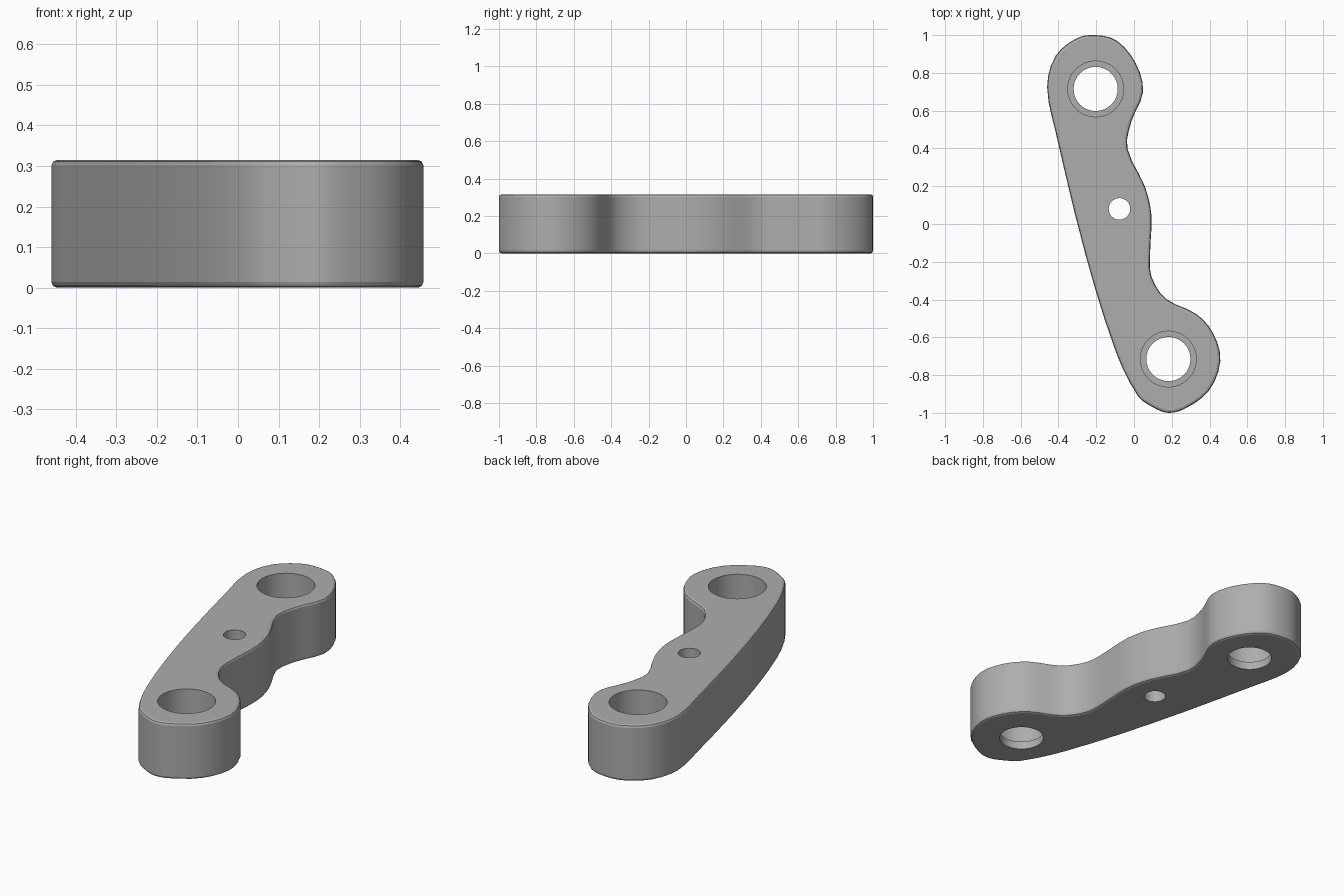
import bpy
import bmesh
from mathutils import Vector
from mathutils.geometry import interpolate_bezier

cube = bpy.data.objects.get("Cube")
if cube:
    bpy.data.objects.remove(cube, do_unlink=True)

HEIGHT = 0.315
STEP = 0.045          # thickness of the lip under each counterbore
BORES = [(-0.203, 0.715), (0.182, -0.715)]
PIN = (-0.077, 0.08)

# Lever outline, clockwise from the rear end
OUTLINE = [
    (-0.2, 1), (-0.09, 0.97), (0.01, 0.85), (0.048, 0.7), (-0.013, 0.545),
    (-0.035, 0.4), (0.057, 0.2), (0.092, 0.05), (0.085, -0.16), (0.093, -0.28),
    (0.17, -0.397), (0.33, -0.476), (0.42, -0.58), (0.457, -0.725),
    (0.395, -0.885), (0.265, -0.98), (0.18, -1), (0.1, -0.97), (0.02, -0.91),
    (-0.095, -0.68), (-0.255, -0.17), (-0.415, 0.487), (-0.46, 0.725),
    (-0.415, 0.89), (-0.3, 0.985),
]


def smooth_loop(points, steps=3):
    """Closed smooth curve through the points, with handles scaled to each span."""
    pts = [Vector((x, y, 0)) for x, y in points]
    n = len(pts)
    tangents = [(pts[(i + 1) % n] - pts[i - 1]).normalized() for i in range(n)]
    loop = []
    for i in range(n):
        j = (i + 1) % n
        reach = (pts[j] - pts[i]).length / 3
        loop += interpolate_bezier(pts[i], pts[i] + tangents[i] * reach,
                                   pts[j] - tangents[j] * reach, pts[j], steps + 1)[:-1]
    return loop


def make_material(name, colour):
    mat = bpy.data.materials.new(name)
    mat.use_nodes = True
    mat.diffuse_color = colour
    mat.node_tree.nodes["Principled BSDF"].inputs["Base Color"].default_value = colour
    return mat


def drill(target, name, centre, radius, bottom, top):
    """Cut a vertical round hole through the target."""
    bpy.ops.mesh.primitive_cylinder_add(
        vertices=32, radius=radius, depth=top - bottom,
        location=(*centre, (top + bottom) / 2))
    cutter = bpy.context.object
    cutter.name = name
    cutter.hide_render = True
    mod = target.modifiers.new(name, "BOOLEAN")
    mod.operation = "DIFFERENCE"
    mod.solver = "EXACT"
    mod.object = cutter
    bpy.context.view_layer.objects.active = target
    bpy.ops.object.modifier_apply(modifier=mod.name)
    bpy.data.objects.remove(cutter, do_unlink=True)


# Lever body: extruded outline with softened rims
bm = bmesh.new()
base = bm.faces.new([bm.verts.new(p) for p in smooth_loop(OUTLINE)])
extruded = bmesh.ops.extrude_face_region(bm, geom=[base], use_keep_orig=True)
raised = [v for v in extruded["geom"] if isinstance(v, bmesh.types.BMVert)]
bmesh.ops.translate(bm, verts=raised, vec=(0, 0, HEIGHT))
bmesh.ops.recalc_face_normals(bm, faces=bm.faces)
rims = [e for e in bm.edges if abs(e.verts[0].co.z - e.verts[1].co.z) < 0.001]
bmesh.ops.bevel(bm, geom=rims, offset=0.014, segments=2, profile=0.5, affect="EDGES")
mesh = bpy.data.meshes.new("lever_body")
bm.to_mesh(mesh)
bm.free()
lever = bpy.data.objects.new("lever_body", mesh)
bpy.context.collection.objects.link(lever)
mesh.materials.append(make_material("plain grey", (0.42, 0.42, 0.42, 1)))

# Stepped end bores and the small pin hole
for centre in BORES:
    drill(lever, "counterbore_cutter", centre, 0.148, STEP, HEIGHT + 0.1)
    drill(lever, "bore_cutter", centre, 0.117, -0.1, HEIGHT)
drill(lever, "pin_hole_cutter", PIN, 0.057, -0.1, HEIGHT + 0.1)

# Smooth the walls, keep the rims crisp
bpy.ops.object.select_all(action="DESELECT")
lever.select_set(True)
bpy.context.view_layer.objects.active = lever
bpy.ops.object.shade_smooth_by_angle(angle=0.35)
